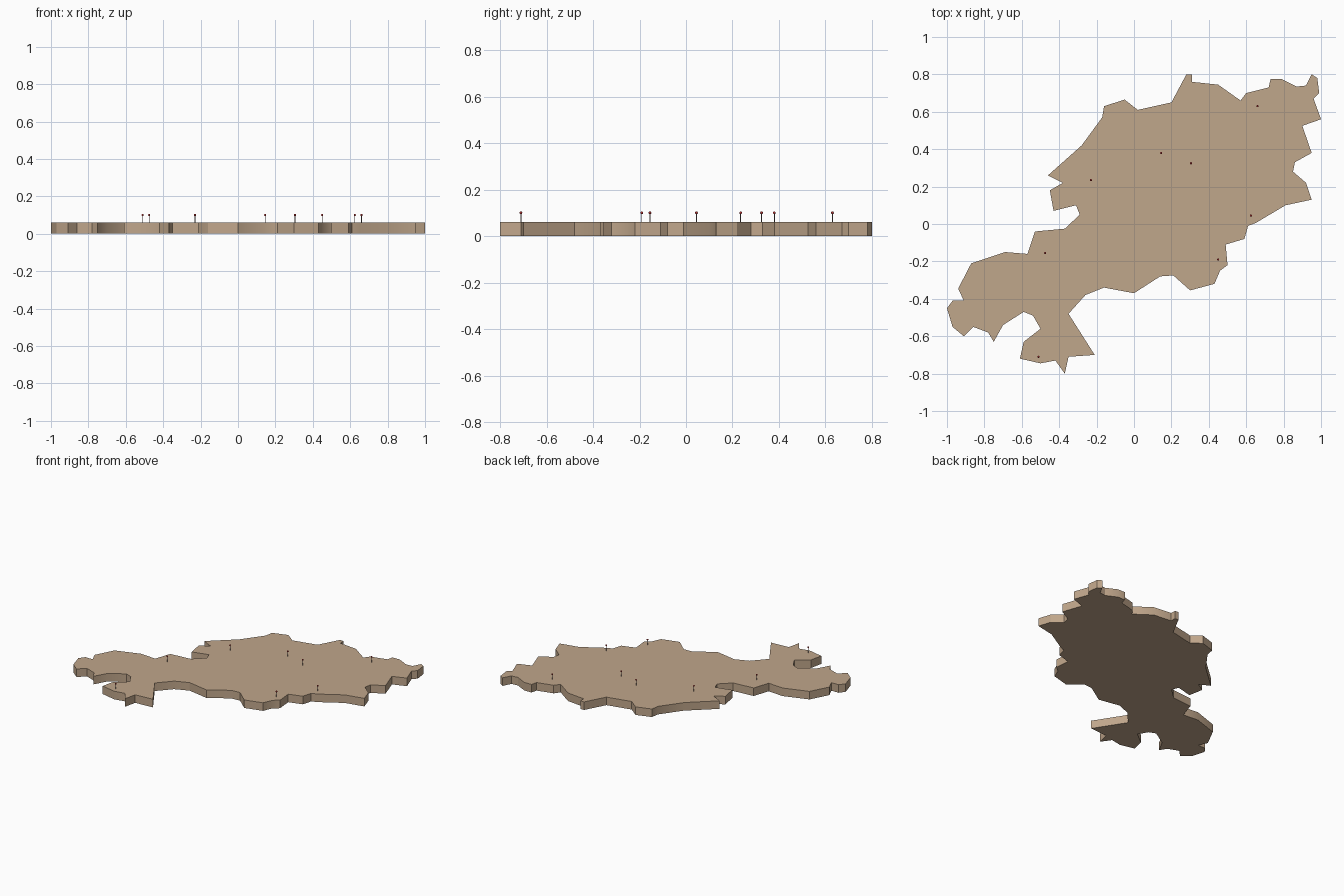
import bpy, bmesh

if "Cube" in bpy.data.objects:
    bpy.data.objects.remove(bpy.data.objects["Cube"])

def material(name, rgb):
    m = bpy.data.materials.new(name)
    m.diffuse_color = (*rgb, 1)
    m.use_nodes = True
    m.node_tree.nodes["Principled BSDF"].inputs["Base Color"].default_value = m.diffuse_color
    return m

tan = material("tan_board", (0.53, 0.385, 0.26))
red = material("pin_red", (0.45, 0.03, 0.03))
steel = material("pin_shaft", (0.25, 0.2, 0.2))

# Outline of the map-shaped slab, clockwise from the north peak
OUTLINE = [
    (.28, .80), (.31, .80), (.31, .76), (.45, .745), (.57, .66), (.60, .70),
    (.72, .73), (.73, .775), (.79, .775), (.87, .735), (.92, .74), (.95, .80),
    (.98, .78), (.99, .70), (.96, .67), (1.0, .56), (.90, .525), (.95, .38),
    (.86, .33), (.85, .28), (.92, .22), (.95, .13), (.81, .10), (.65, .005),
    (.61, -.01), (.59, -.08), (.49, -.11), (.50, -.22), (.46, -.25),
    (.43, -.32), (.30, -.355), (.21, -.275), (.14, -.28), (0, -.37),
    (-.16, -.34), (-.26, -.38), (-.35, -.48), (-.21, -.70), (-.35, -.71),
    (-.37, -.80), (-.42, -.73), (-.50, -.745), (-.61, -.72), (-.59, -.63),
    (-.50, -.56), (-.54, -.49), (-.59, -.47), (-.70, -.54), (-.75, -.63),
    (-.78, -.58), (-.86, -.55), (-.91, -.60), (-.97, -.55), (-1, -.45),
    (-.97, -.41), (-.91, -.41), (-.94, -.345), (-.87, -.21), (-.69, -.15),
    (-.57, -.16), (-.53, -.04), (-.37, -.025), (-.29, .05), (-.31, .10),
    (-.43, .07), (-.45, .18), (-.38, .22), (-.46, .26), (-.28, .42),
    (-.17, .57), (-.16, .63), (-.05, .665), (.02, .61), (.20, .65),
]
THICK = 0.06

# Slab: outline face extruded upwards
bm = bmesh.new()
face = bm.faces.new([bm.verts.new((x, y, 0)) for x, y in OUTLINE])
ext = bmesh.ops.extrude_face_region(bm, geom=[face])
top = [g for g in ext["geom"] if isinstance(g, bmesh.types.BMVert)]
bmesh.ops.translate(bm, verts=top, vec=(0, 0, THICK))
bmesh.ops.triangulate(bm, faces=[f for f in bm.faces if len(f.verts) > 4])
bmesh.ops.recalc_face_normals(bm, faces=bm.faces)
mesh = bpy.data.meshes.new("map_slab")
bm.to_mesh(mesh)
bm.free()
slab = bpy.data.objects.new("map_slab", mesh)
bpy.context.collection.objects.link(slab)
mesh.materials.append(tan)
bpy.context.view_layer.objects.active = slab
slab.select_set(True)
bpy.ops.object.shade_smooth_by_angle()

# Marker pins: thin shaft and round head
PINS = [(-.51, -.71), (-.475, -.155), (-.23, .235), (.145, .38),
        (.305, .325), (.66, .63), (.625, .045), (.45, -.19)]
for i, (x, y) in enumerate(PINS, 1):
    bpy.ops.mesh.primitive_cylinder_add(vertices=8, radius=0.0018, depth=0.04,
                                        location=(x, y, THICK + 0.02))
    shaft = bpy.context.object
    shaft.name = f"pin_shaft_{i}"
    shaft.data.materials.append(steel)
    bpy.ops.object.shade_smooth_by_angle()
    bpy.ops.mesh.primitive_uv_sphere_add(segments=12, ring_count=8, radius=0.006,
                                         location=(x, y, THICK + 0.04))
    head = bpy.context.object
    head.name = f"pin_head_{i}"
    head.data.materials.append(red)
    bpy.ops.object.shade_smooth()
